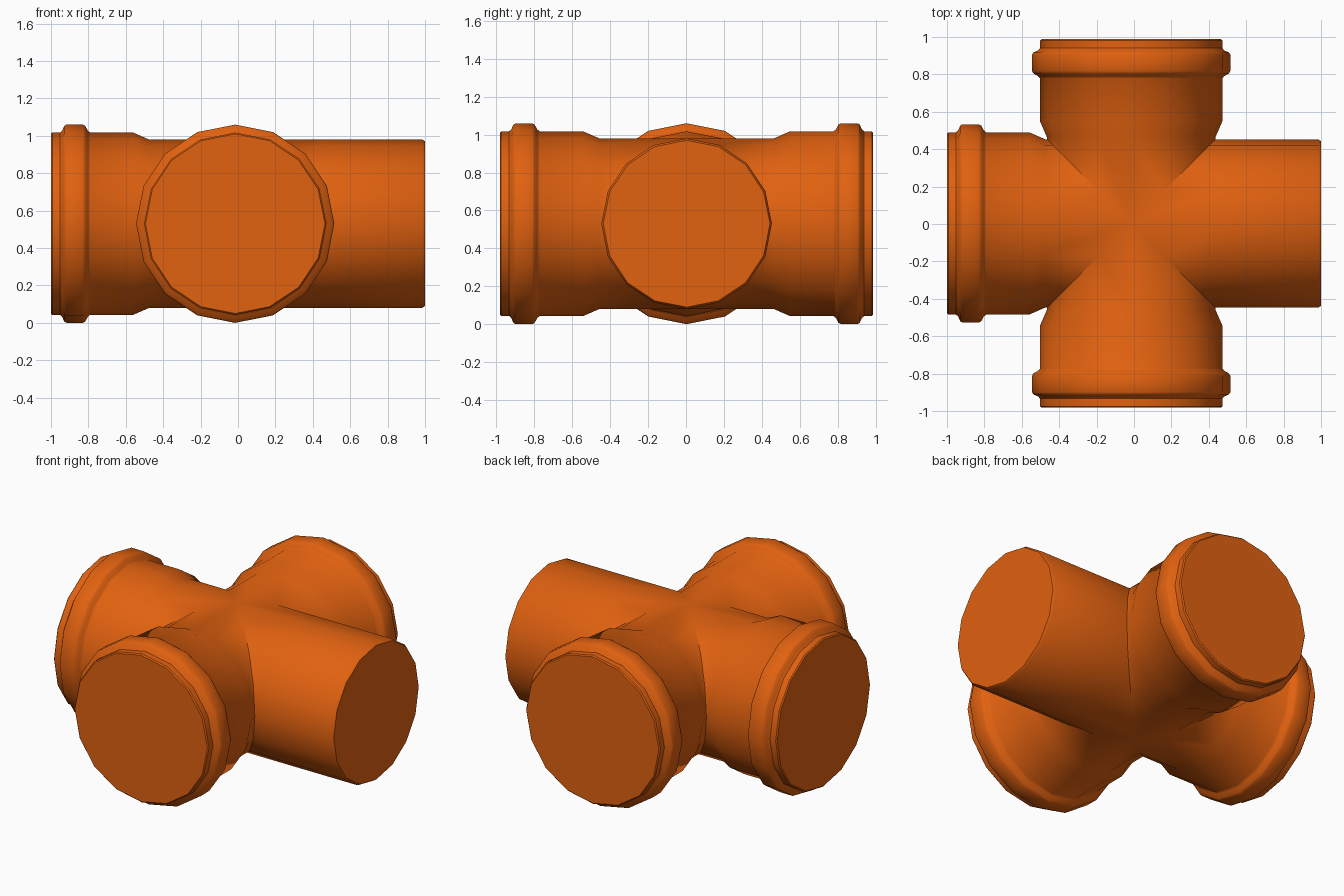
import bpy, bmesh, math
from mathutils import Vector, Matrix

if "Cube" in bpy.data.objects:
    bpy.data.objects.remove(bpy.data.objects["Cube"])

SIDES = 16
R = 0.45                                  # bore pipe radius
CENTRE = Vector((-0.015, 0.003, 0.53))    # where the four arms meet

# profiles as (distance from centre, radius), from the mitre outwards
SOCKET = [(0.46, R), (0.545, 0.487), (0.775, 0.487), (0.788, 0.498),
          (0.802, 0.523), (0.815, 0.53), (0.902, 0.53), (0.914, 0.523),
          (0.925, 0.498), (0.937, 0.487), (0.978, 0.487), (0.985, 0.48)]
SPIGOT = [(0.46, R), (1.0, R), (1.015, 0.44)]


def add_arm(bm, profile, turn):
    """One arm along +x turned about z; its inner end is mitred at 45 degrees."""
    rot = Matrix.Rotation(turn, 3, 'Z')

    def ring(t, r):
        verts = []
        for i in range(SIDES):
            a = 2 * math.pi * i / SIDES
            y, z = r * math.sin(a), r * math.cos(a)
            x = abs(y) if t is None else t
            verts.append(bm.verts.new(CENTRE + rot @ Vector((x, y, z))))
        return verts

    rings = [ring(None, R)] + [ring(t, r) for t, r in profile]
    for a, b in zip(rings, rings[1:]):
        for i in range(SIDES):
            j = (i + 1) % SIDES
            bm.faces.new((a[i], a[j], b[j], b[i]))
    bm.faces.new(rings[-1])               # flat end


bm = bmesh.new()
# plain spigot on the right, three sockets on the other sides
for k, profile in enumerate((SPIGOT, SOCKET, SOCKET, SOCKET)):
    add_arm(bm, profile, k * math.pi / 2)
bmesh.ops.remove_doubles(bm, verts=bm.verts, dist=0.0005)
bmesh.ops.recalc_face_normals(bm, faces=bm.faces)

mesh = bpy.data.meshes.new("pipe_cross_fitting")
bm.to_mesh(mesh)
bm.free()
fitting = bpy.data.objects.new("pipe_cross_fitting", mesh)
bpy.context.collection.objects.link(fitting)

# orange plastic
mat = bpy.data.materials.new("orange_plastic")
mat.diffuse_color = (0.75, 0.12, 0.005, 1)
mat.use_nodes = True
mat.node_tree.nodes["Principled BSDF"].inputs["Base Color"].default_value = mat.diffuse_color
mesh.materials.append(mat)

bpy.context.view_layer.objects.active = fitting
fitting.select_set(True)
bpy.ops.object.shade_smooth_by_angle(angle=math.radians(40))
